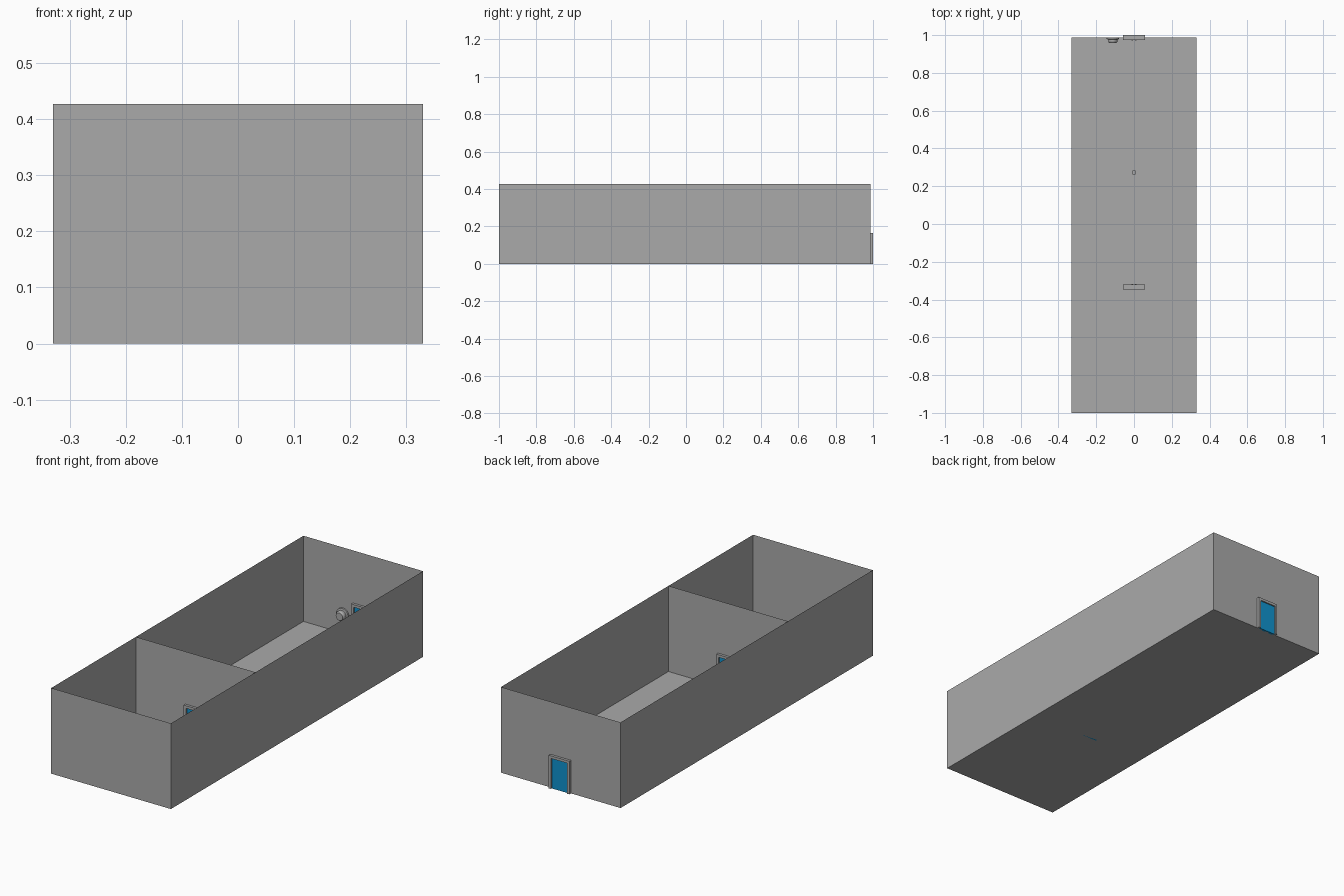
import bpy, bmesh, math
from mathutils import Matrix

if "Cube" in bpy.data.objects:
    bpy.data.objects.remove(bpy.data.objects["Cube"])

W, H = 0.33, 0.427            # half width and wall height
FRONT, BACK, MID = -1.0, 0.987, -0.333
DW, DH = 0.045, 0.152         # door opening half width and height


def material(name, col):
    m = bpy.data.materials.new(name)
    m.diffuse_color = (*col, 1)
    m.use_nodes = True
    m.node_tree.nodes["Principled BSDF"].inputs["Base Color"].default_value = m.diffuse_color
    return m


GREY = material("grey", (0.4, 0.4, 0.4))
BLUE = material("blue", (0.005, 0.29, 0.62))


def finish(name, bm, mat):
    me = bpy.data.meshes.new(name)
    bm.to_mesh(me)
    bm.free()
    ob = bpy.data.objects.new(name, me)
    me.materials.append(mat)
    bpy.context.collection.objects.link(ob)
    return ob


def sheet(name, pts):
    bm = bmesh.new()
    bm.faces.new([bm.verts.new(p) for p in pts])
    return finish(name, bm, GREY)


def prism(name, outline, y0, y1, mat):
    """Extrude an x-z outline from y0 to y1."""
    bm = bmesh.new()
    f = bm.faces.new([bm.verts.new((x, y0, z)) for x, z in outline])
    r = bmesh.ops.extrude_face_region(bm, geom=[f])
    for v in r["geom"]:
        if isinstance(v, bmesh.types.BMVert):
            v.co.y = y1
    bmesh.ops.recalc_face_normals(bm, faces=bm.faces)
    return finish(name, bm, mat)


def rect(x0, x1, z0, z1):
    return [(x0, z0), (x1, z0), (x1, z1), (x0, z1)]


def arch(w, h, wi, hi):
    return [(-w, 0), (-wi, 0), (-wi, hi), (wi, hi), (wi, 0), (w, 0), (w, h), (-w, h)]


# Room shell: thin floor and walls, open top
sheet("floor", [(-W, FRONT, 0), (W, FRONT, 0), (W, BACK, 0), (-W, BACK, 0)])
sheet("front_wall", [(-W, FRONT, 0), (W, FRONT, 0), (W, FRONT, H), (-W, FRONT, H)])
for s, n in ((-1, "left_wall"), (1, "right_wall")):
    sheet(n, [(s * W, FRONT, 0), (s * W, BACK, 0), (s * W, BACK, H), (s * W, FRONT, H)])

# Walls with doorways, door frames, blue doors and inward handles
for n, y, side in (("partition", MID, 1), ("back", BACK, -1)):
    sheet(n + "_wall", [(x, y, z) for x, z in arch(W, H, DW, DH)])
    prism(n + "_door_frame", arch(0.057, 0.165, DW, DH), y - 0.013, y + 0.013, GREY)
    prism(n + "_door", rect(-DW, DW, 0, DH), y - 0.006, y + 0.006, BLUE)
    for s in (-1, 1):
        prism(n + "_door_handle", rect(s * 0.009 - 0.003, s * 0.009 + 0.003, 0.06, 0.085),
              y + side * 0.005, y + side * 0.016, GREY)


def turned(name, profile, matrix, sides=24):
    """Turn a (radius, height) profile about z, then place it."""
    bm = bmesh.new()
    rings = [[bm.verts.new((r * math.cos(2 * math.pi * i / sides),
                            r * math.sin(2 * math.pi * i / sides), z))
              for i in range(sides)] for r, z in profile]
    for a, b in zip(rings, rings[1:]):
        for i in range(sides):
            j = (i + 1) % sides
            bm.faces.new((a[i], a[j], b[j], b[i]))
    bm.faces.new(rings[0][::-1])
    bm.faces.new(rings[-1])
    bm.transform(matrix)
    return finish(name, bm, GREY)


# Round fitting on the back wall beside the door
turned("wall_fitting", [(0.033, 0), (0.033, 0.008), (0.024, 0.010), (0.024, 0.022), (0.019, 0.030)],
       Matrix.Translation((-0.112, BACK, 0.093)) @ Matrix.Rotation(math.pi / 2, 4, 'X'))

# Small post with a rounded front on the main room floor
bm = bmesh.new()
bmesh.ops.create_cube(bm, size=1)
bm.transform(Matrix.Translation((0, 0.271, 0.016)) @ Matrix.Diagonal((0.016, 0.022, 0.032, 1)))
edges = [e for e in bm.edges if all(v.co.y < 0.271 for v in e.verts)
         and abs(e.verts[0].co.z - e.verts[1].co.z) > 0.01]
bmesh.ops.bevel(bm, geom=edges, offset=0.005, segments=3, affect='EDGES', profile=0.5)
finish("floor_post", bm, GREY)
